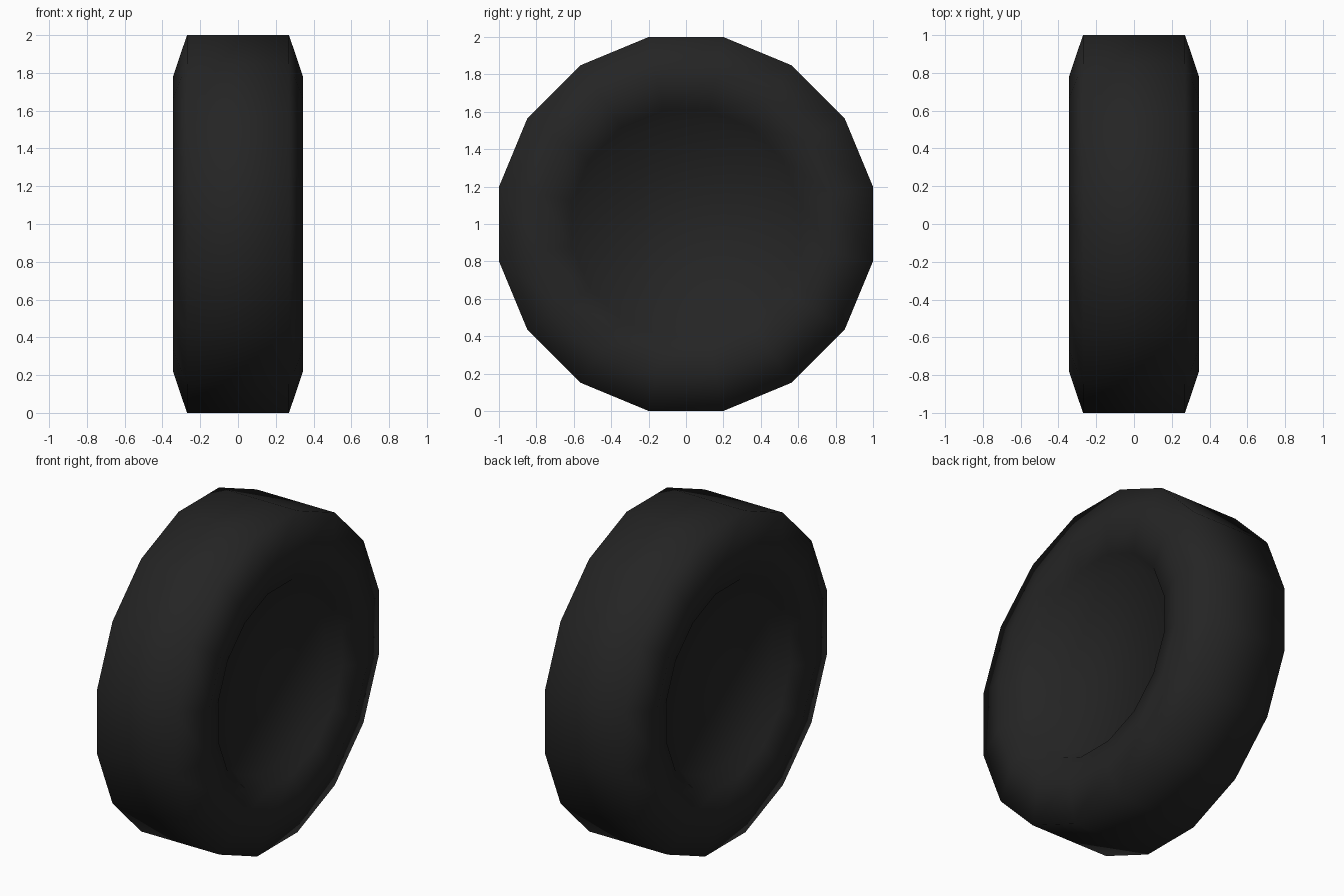
import bpy, bmesh, math

if "Cube" in bpy.data.objects:
    bpy.data.objects.remove(bpy.data.objects["Cube"])

SIDES = 16
# Tyre half-profile: (x, corner radius), tread edge to hub
HALF = [(0.27, 1.0195), (0.345, 0.793), (0.29, 0.62), (0.21, 0.56)]
PROFILE = [(-x, r) for x, r in reversed(HALF)] + HALF

rubber = bpy.data.materials.new("black rubber")
rubber.diffuse_color = (0.018, 0.018, 0.018, 1)
rubber.use_nodes = True
rubber.node_tree.nodes["Principled BSDF"].inputs["Base Color"].default_value = rubber.diffuse_color


def make_object(name, bm):
    bmesh.ops.recalc_face_normals(bm, faces=bm.faces)
    for f in bm.faces:
        f.smooth = True
    mesh = bpy.data.meshes.new(name)
    bm.to_mesh(mesh)
    bm.free()
    mesh.materials.append(rubber)
    obj = bpy.data.objects.new(name, mesh)
    bpy.context.collection.objects.link(obj)
    return obj


# Solid wheel: profile rings around the x axis, flats at top and bottom
bm = bmesh.new()
rings = []
for x, r in PROFILE:
    ring = []
    for i in range(SIDES):
        a = 2 * math.pi * (i + 0.5) / SIDES
        ring.append(bm.verts.new((x, r * math.cos(a), 1 + r * math.sin(a))))
    rings.append(ring)
for a, b in zip(rings, rings[1:]):
    for i in range(SIDES):
        j = (i + 1) % SIDES
        bm.faces.new((a[i], a[j], b[j], b[i]))

# Recessed flat hub discs on both sides
bm.faces.new(rings[0])
bm.faces.new(rings[-1])
make_object("tyre", bm)
